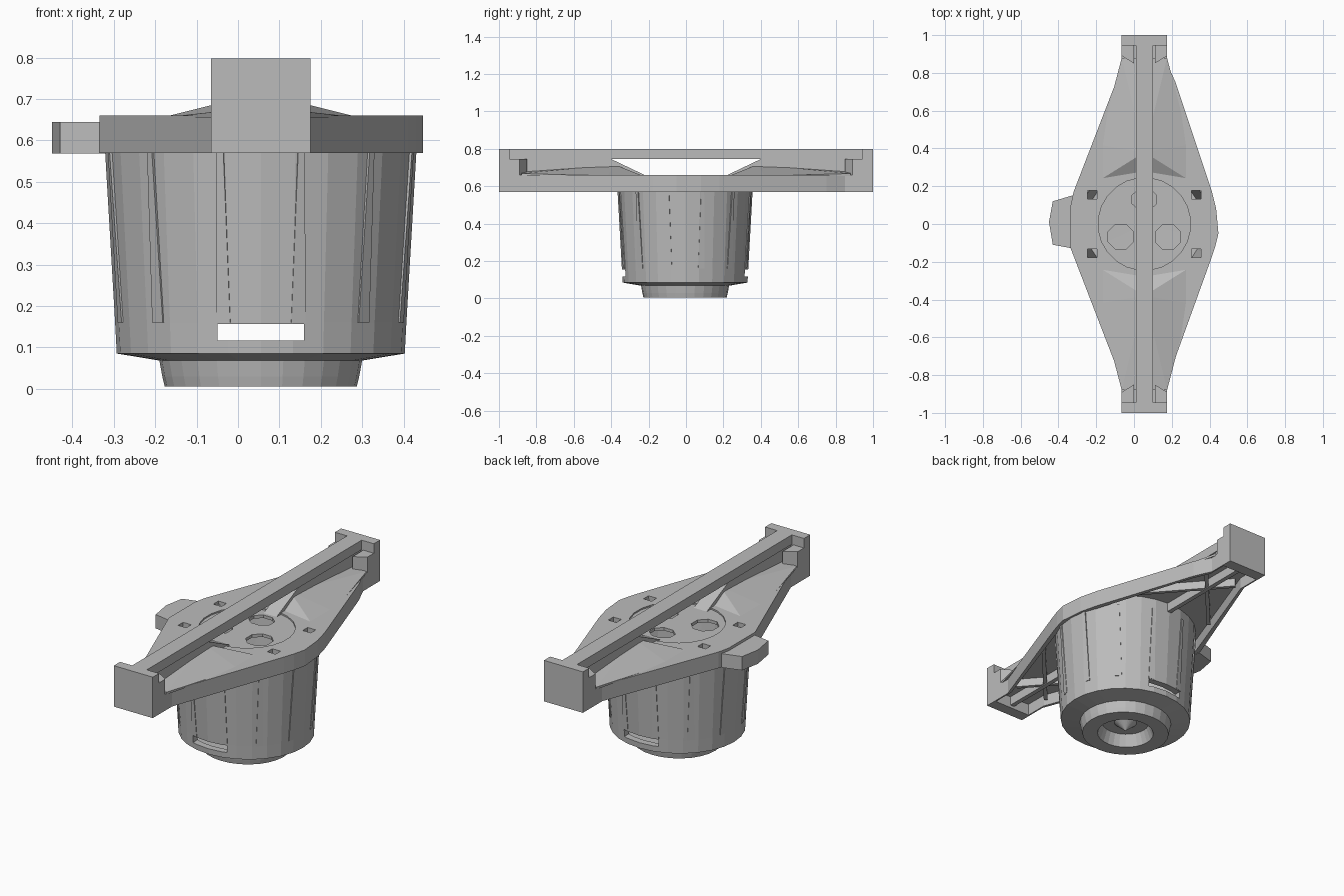
import bpy, bmesh, math
from mathutils import Vector

if "Cube" in bpy.data.objects:
    bpy.data.objects.remove(bpy.data.objects["Cube"])

CX = 0.055  # shared axis of rail and barrel
grey = bpy.data.materials.new("plain grey")
grey.use_nodes = True
COLOR = (0.5, 0.5, 0.5, 1)
grey.diffuse_color = COLOR
grey.node_tree.nodes["Principled BSDF"].inputs["Base Color"].default_value = COLOR


def finish(name, bm):
    bmesh.ops.recalc_face_normals(bm, faces=bm.faces)
    mesh = bpy.data.meshes.new(name)
    bm.to_mesh(mesh)
    bm.free()
    mesh.materials.append(grey)
    ob = bpy.data.objects.new(name, mesh)
    bpy.context.collection.objects.link(ob)
    return ob


def prism(name, points, z0, z1):
    bm = bmesh.new()
    low = [bm.verts.new((x, y, z0)) for x, y in points]
    high = [bm.verts.new((x, y, z1)) for x, y in points]
    bm.faces.new(low)
    bm.faces.new(high)
    n = len(points)
    for i in range(n):
        j = (i + 1) % n
        bm.faces.new((low[i], low[j], high[j], high[i]))
    return finish(name, bm)


def box(name, x0, x1, y0, y1, z0, z1):
    return prism(name, [(x0, y0), (x1, y0), (x1, y1), (x0, y1)], z0, z1)


def hull(name, points):
    bm = bmesh.new()
    for p in points:
        bm.verts.new(p)
    bmesh.ops.convex_hull(bm, input=bm.verts)
    return finish(name, bm)


def beam(name, a, b, width, z0, z1):
    a, b = Vector(a), Vector(b)
    side = (b - a).orthogonal().normalized() * width / 2
    return prism(name, [a - side, b - side, b + side, a + side], z0, z1)


def circle(x, y, r, n, ry=None):
    return [(x + r * math.cos(math.tau * (i + 0.5) / n),
             y + (ry or r) * math.sin(math.tau * (i + 0.5) / n)) for i in range(n)]


def cut(ob, cutter):
    mod = ob.modifiers.new("cut", "BOOLEAN")
    mod.operation = "DIFFERENCE"
    mod.solver = "EXACT"
    mod.object = cutter
    cutter.hide_render = True
    bpy.context.view_layer.objects.active = ob
    bpy.ops.object.modifier_apply(modifier=mod.name)
    bpy.data.objects.remove(cutter)


# Diamond plate with a hollow underside, running into both end blocks
outline = [(0.175, -0.96), (0.175, -0.83), (0.41, -0.18), (0.43, -0.12), (0.447, -0.05),
           (0.435, 0.08), (0.41, 0.18), (0.22, 0.75), (0.175, 0.85), (0.175, 0.96),
           (-0.065, 0.96), (-0.065, 0.83), (-0.32, 0.17), (-0.335, 0.1), (-0.335, -0.13),
           (-0.065, -0.83), (-0.065, -0.96)]
plate = prism("diamond_plate", outline, 0.57, 0.66)
inner = [(CX + (x - CX) * 0.93, y * 0.975) for x, y in outline]
cut(plate, prism("underside_cutter", inner, 0.5, 0.635))
cut(plate, prism("disc_cutter", circle(CX, 0, 0.245, 24), 0.652, 0.7))
for x in (-0.07, 0.18):
    cut(plate, prism("port_cutter", circle(x, -0.068, 0.072, 8), 0.5, 0.8))
cut(plate, prism("port_cutter", circle(CX, 0.13, 0.07, 8, 0.06), 0.5, 0.8))
for x in (-0.22, 0.33):
    for y in (-0.155, 0.155):
        cut(plate, box("bolt_cutter", x - 0.025, x + 0.025, y - 0.022, y + 0.022, 0.5, 0.8))

# Side tab
prism("side_tab", [(-0.32, -0.13), (-0.43, -0.11), (-0.45, 0.01), (-0.43, 0.12),
                   (-0.33, 0.15), (-0.32, 0.15)], 0.568, 0.645)

# Top rail
box("top_rail", 0.01, 0.10, -0.98, 0.98, 0.745, 0.798)

for s, end in ((-1, "front"), (1, "back")):
    # End block and its cheeks
    box(end + "_end_block", -0.065, 0.175, *sorted((s * 0.945, s)), 0.57, 0.798)
    for side in (-1, 1):
        outer, middle = CX + side * 0.12, CX + side * 0.055
        hull(end + "_cheek", [(x, s * y, z) for z in (0.64, 0.745)
                              for x, y in ((outer, 0.95), (middle, 0.95),
                                           (outer, 0.89), (middle, 0.85))])
        # Sloping shoulder beside the rail
        hull(end + "_shoulder", [(CX, s * 0.27, 0.655), (CX, s * 0.38, 0.715),
                                 (CX + side * 0.24, s * 0.23, 0.655),
                                 (CX + side * 0.24, s * 0.42, 0.655),
                                 (outer, s * 0.88, 0.655), (outer, s * 0.88, 0.668),
                                 (CX, s * 0.88, 0.68)])
        # Diagonal ribs below
        beam(end + "_diagonal_rib", (CX + side * 0.25, s * 0.38), (CX - side * 0.1, s * 0.78),
             0.02, 0.59, 0.645)
    # Web joining rail to plate
    hull(end + "_web", [(x, s * y, z) for x in (0.015, 0.095)
                        for y, z in ((0.2, 0.65), (0.38, 0.73), (0.41, 0.75),
                                     (0.95, 0.75), (0.95, 0.65))])
    # Lengthwise rib below
    beam(end + "_long_rib", (CX, s * 0.33), (CX, s * 0.95), 0.025, 0.585, 0.645)

# Barrel turned from a closed profile, slightly narrower front to back
SQUASH = 0.96
profile = [(0, 0.1), (0.31, 0.11), (0.35, 0.645), (0.378, 0.645), (0.376, 0.57),
           (0.352, 0.16), (0.348, 0.085), (0.245, 0.068), (0.238, 0.03), (0.232, 0.005),
           (0.15, 0.005), (0.125, 0.07), (0.06, 0.07), (0, 0.02)]
bm = bmesh.new()
verts = [bm.verts.new((r, 0, z)) for r, z in profile]
edges = [bm.edges.new(pair) for pair in zip(verts, verts[1:])]
bmesh.ops.spin(bm, geom=verts + edges, cent=(0, 0, 0), axis=(0, 0, 1),
               angle=math.tau, steps=28, use_merge=False)
bmesh.ops.remove_doubles(bm, verts=bm.verts, dist=0.0005)
for v in bm.verts:
    v.co = (v.co.x + CX, v.co.y * SQUASH - 0.005, v.co.z)
barrel = finish("barrel", bm)
cut(barrel, box("window_cutter", -0.05, 0.16, -0.6, 0.6, 0.116, 0.156))

# Tapered ribs around the barrel
for i in range(12):
    a = math.tau * (i + 0.5) / 12
    d = Vector((math.cos(a), math.sin(a) * SQUASH, 0))
    t = Vector((-math.sin(a), math.cos(a), 0))
    c = Vector((CX, -0.005, 0))
    hull("barrel_rib", [c + d * r + t * w * k + Vector((0, 0, z)) for k in (-1, 1)
                        for r, w, z in ((0.34, 0.018, 0.16), (0.353, 0.018, 0.16),
                                        (0.35, 0.008, 0.58), (0.381, 0.008, 0.58))])
